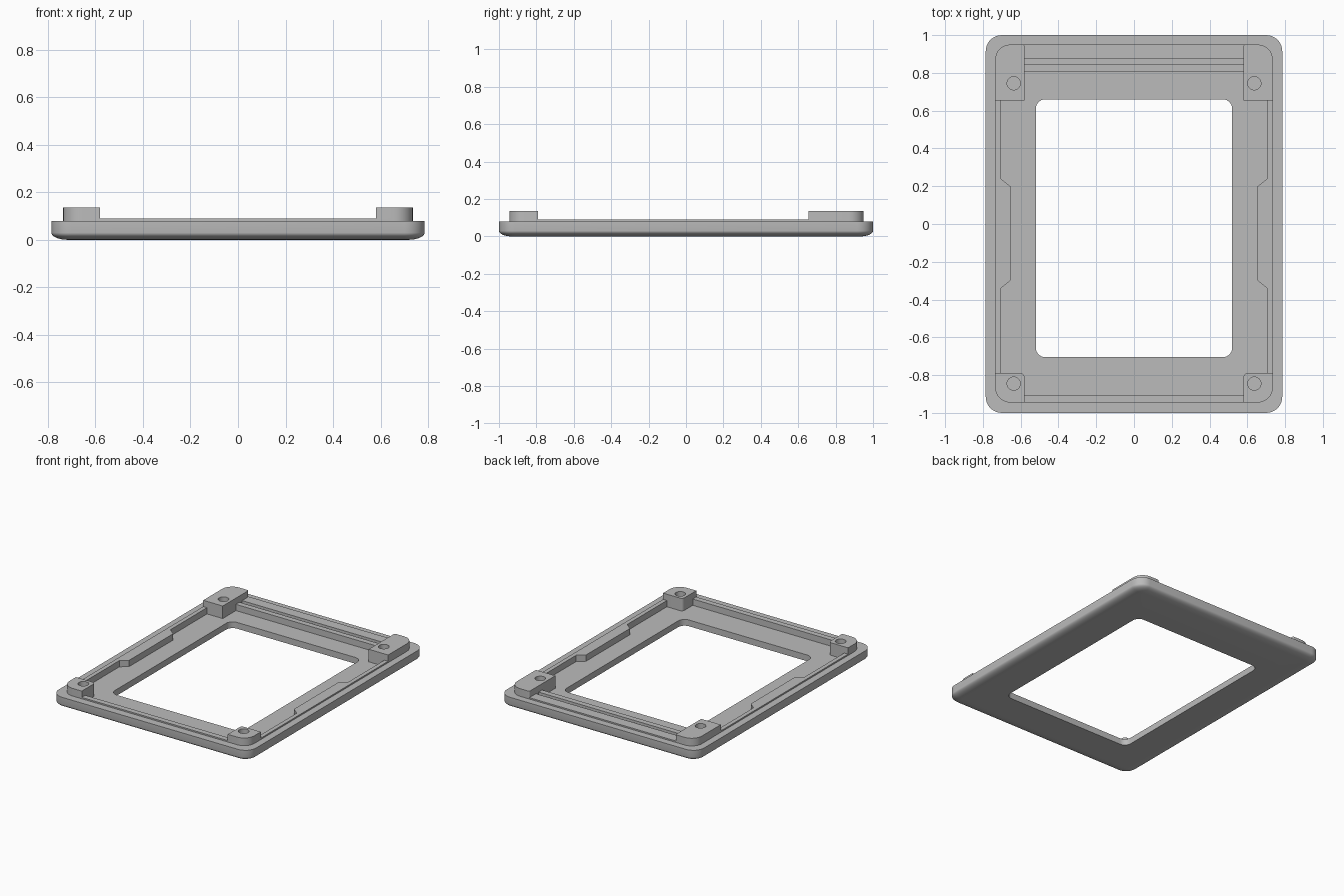
import bpy, bmesh, math

cube = bpy.data.objects.get("Cube")
if cube:
    bpy.data.objects.remove(cube, do_unlink=True)

grey = bpy.data.materials.new("plain grey")
grey.use_nodes = True
COLOUR = (0.5, 0.5, 0.5, 1)
grey.diffuse_color = COLOUR
grey.node_tree.nodes["Principled BSDF"].inputs["Base Color"].default_value = COLOUR

FLOOR, RIM, LIP, POST = 0.045, 0.08, 0.09, 0.135


def rounded_rect(x0, x1, y0, y1, radii, steps=8):
    """Outline counter-clockwise from the +x +y corner; one radius per corner."""
    corners = [(x1, y1, -1, -1), (x0, y1, 1, -1), (x0, y0, 1, 1), (x1, y0, -1, 1)]
    points = []
    for i, ((x, y, sx, sy), r) in enumerate(zip(corners, radii)):
        for k in range(steps + 1):
            a = math.pi / 2 * (i + k / steps)
            points.append((x + r * (sx + math.cos(a)), y + r * (sy + math.sin(a))))
    return points


def finish(obj):
    obj.data.materials.clear()
    obj.data.materials.append(grey)
    bpy.ops.object.select_all(action='DESELECT')
    obj.select_set(True)
    bpy.context.view_layer.objects.active = obj
    bpy.ops.object.shade_smooth_by_angle(angle=math.radians(35))


def loft_ring(name, rings):
    """Join matching outlines, each (points, z), into one closed frame."""
    bm = bmesh.new()
    loops = [[bm.verts.new((x, y, z)) for x, y in pts] for pts, z in rings]
    for a, b in zip(loops, loops[1:] + loops[:1]):
        for i in range(len(a)):
            j = (i + 1) % len(a)
            bm.faces.new((a[i], a[j], b[j], b[i]))
    bmesh.ops.recalc_face_normals(bm, faces=bm.faces)
    mesh = bpy.data.meshes.new(name)
    bm.to_mesh(mesh)
    bm.free()
    obj = bpy.data.objects.new(name, mesh)
    bpy.context.collection.objects.link(obj)
    finish(obj)


def prism(name, outlines, z0, z1):
    """Extrude a filled outline; any further outlines become holes."""
    curve = bpy.data.curves.new(name, 'CURVE')
    curve.dimensions = '2D'
    curve.fill_mode = 'BOTH'
    curve.extrude = (z1 - z0) / 2
    for pts in outlines:
        spline = curve.splines.new('POLY')
        spline.points.add(len(pts) - 1)
        for p, (x, y) in zip(spline.points, pts):
            p.co = (x, y, 0, 1)
        spline.use_cyclic_u = True
    source = bpy.data.objects.new(name, curve)
    mesh = bpy.data.meshes.new_from_object(source)
    bpy.data.objects.remove(source)
    bm = bmesh.new()
    bm.from_mesh(mesh)
    bmesh.ops.translate(bm, verts=bm.verts, vec=(0, 0, (z0 + z1) / 2))
    bmesh.ops.remove_doubles(bm, verts=bm.verts, dist=0.0001)
    bmesh.ops.recalc_face_normals(bm, faces=bm.faces)
    bm.to_mesh(mesh)
    bm.free()
    obj = bpy.data.objects.new(name, mesh)
    bpy.context.collection.objects.link(obj)
    finish(obj)


def outer(inset):
    return rounded_rect(-0.785 + inset, 0.785 - inset, -1 + inset, 1 - inset,
                        [0.085 - inset] * 4)


# Frame: rounded underside, rim, raised lip, recessed floor and window
window = rounded_rect(-0.52, 0.52, -0.705, 0.66, [0.05] * 4)
lip_outer = rounded_rect(-0.735, 0.735, -0.945, 0.95, [0.08] * 4)
lip_inner = rounded_rect(-0.705, 0.705, -0.905, 0.875, [0.04] * 4)
rings = [(window, 0)]
for k in range(9):
    a = math.pi / 2 * k / 8
    rings.append((outer(0.07 * (1 - math.sin(a))), 0.03 * (1 - math.cos(a))))
rings += [(outer(0), RIM), (lip_outer, RIM), (lip_outer, LIP),
          (lip_inner, LIP), (lip_inner, FLOOR), (window, FLOOR)]
loft_ring("frame", rings)

# Rail across the back, leaving a groove behind it
prism("back_rail", [[(-0.6, 0.805), (0.6, 0.805), (0.6, 0.845), (-0.6, 0.845)]],
      FLOOR - 0.01, LIP)

for side, s in (("left", 1), ("right", -1)):
    # Thickened tab on the side lip with slanted ends
    tab = [(0.71, 0.24), (0.705, 0.24), (0.655, 0.2), (0.655, -0.3), (0.705, -0.34), (0.71, -0.34)]
    prism(side + "_tab", [[(s * x, y) for x, y in tab]], FLOOR - 0.01, LIP)

    # Corner posts with screw holes
    for end, y0, y1, hole_y, radii in (
            ("back", 0.655, 0.95, 0.745, (0.08, 0.01, 0.0, 0.0)),
            ("front", -0.945, -0.79, -0.845, (0.0, 0.02, 0.0, 0.08))):
        block = rounded_rect(0.58, 0.735, y0, y1, radii)
        hole = [(0.637 + 0.035 * math.cos(a), hole_y + 0.035 * math.sin(a))
                for a in (math.tau * k / 32 for k in range(32))]
        unique = list(dict.fromkeys((round(x, 5), round(y, 5)) for x, y in block))
        prism(f"{end}_{side}_post",
              [[(s * x, y) for x, y in pts] for pts in (unique, hole)],
              FLOOR - 0.001, POST)
